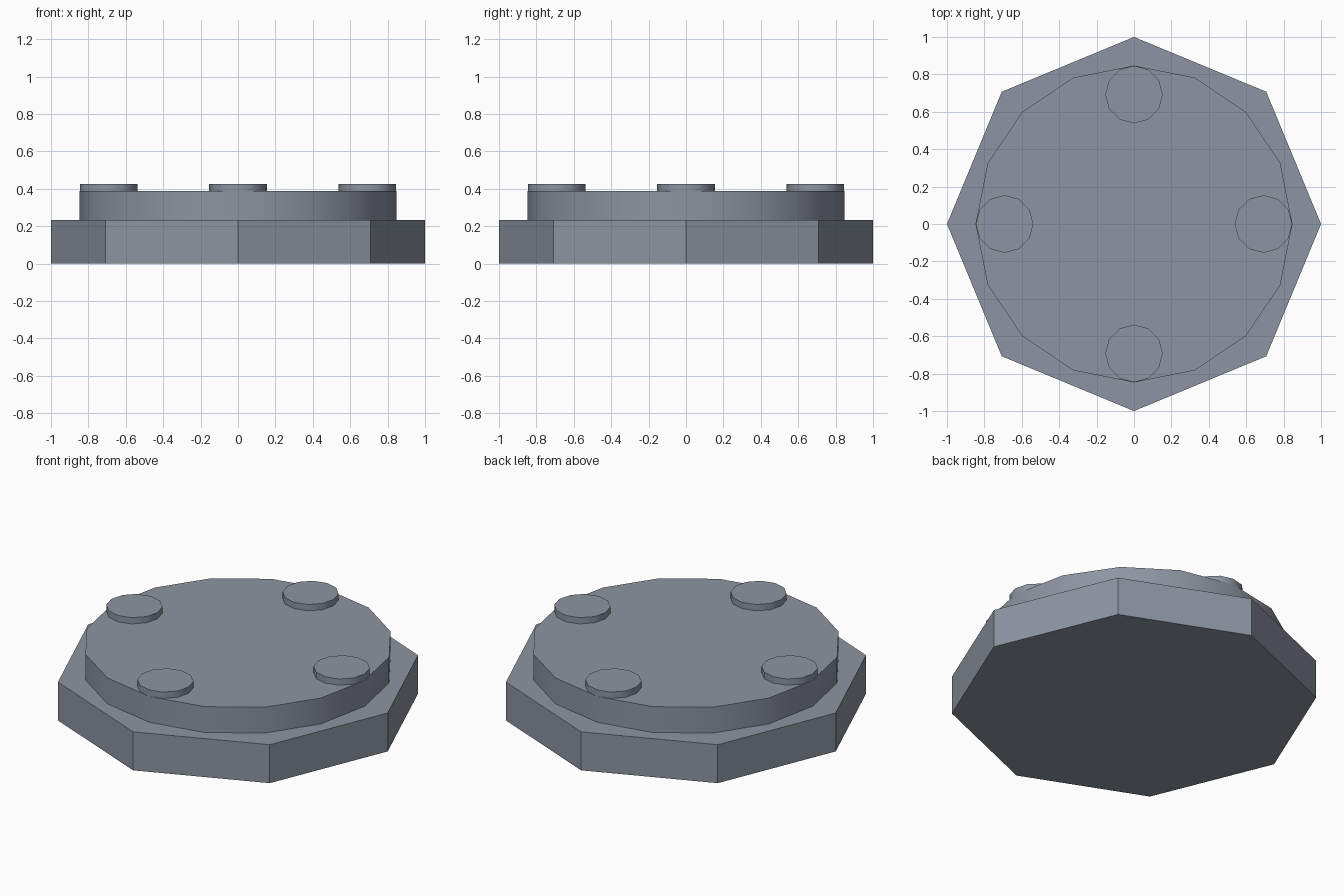
import bpy, math

if "Cube" in bpy.data.objects:
    bpy.data.objects.remove(bpy.data.objects["Cube"])

# Slate grey surface
slate = bpy.data.materials.new("slate_grey")
slate.diffuse_color = (0.27, 0.30, 0.36, 1.0)
slate.use_nodes = True
slate.node_tree.nodes["Principled BSDF"].inputs["Base Color"].default_value = slate.diffuse_color


def prism(name, sides, radius, z0, z1, x=0.0, y=0.0):
    """Upright prism with a corner on the +x axis."""
    bpy.ops.mesh.primitive_cylinder_add(
        vertices=sides, radius=radius, depth=z1 - z0, location=(x, y, (z0 + z1) / 2))
    obj = bpy.context.object
    obj.name = name
    obj.data.materials.append(slate)
    bpy.ops.object.shade_smooth_by_angle(angle=math.radians(31))
    return obj


# Octagonal base slab
prism("base", 8, 1.0, 0.0, 0.232)

# Raised round plate
prism("plate", 16, 0.847, 0.232, 0.388)

# Four low studs near the plate rim
for i in range(4):
    a = i * math.pi / 2
    prism(f"stud_{i + 1}", 12, 0.154, 0.388, 0.426, 0.692 * math.cos(a), 0.692 * math.sin(a))
